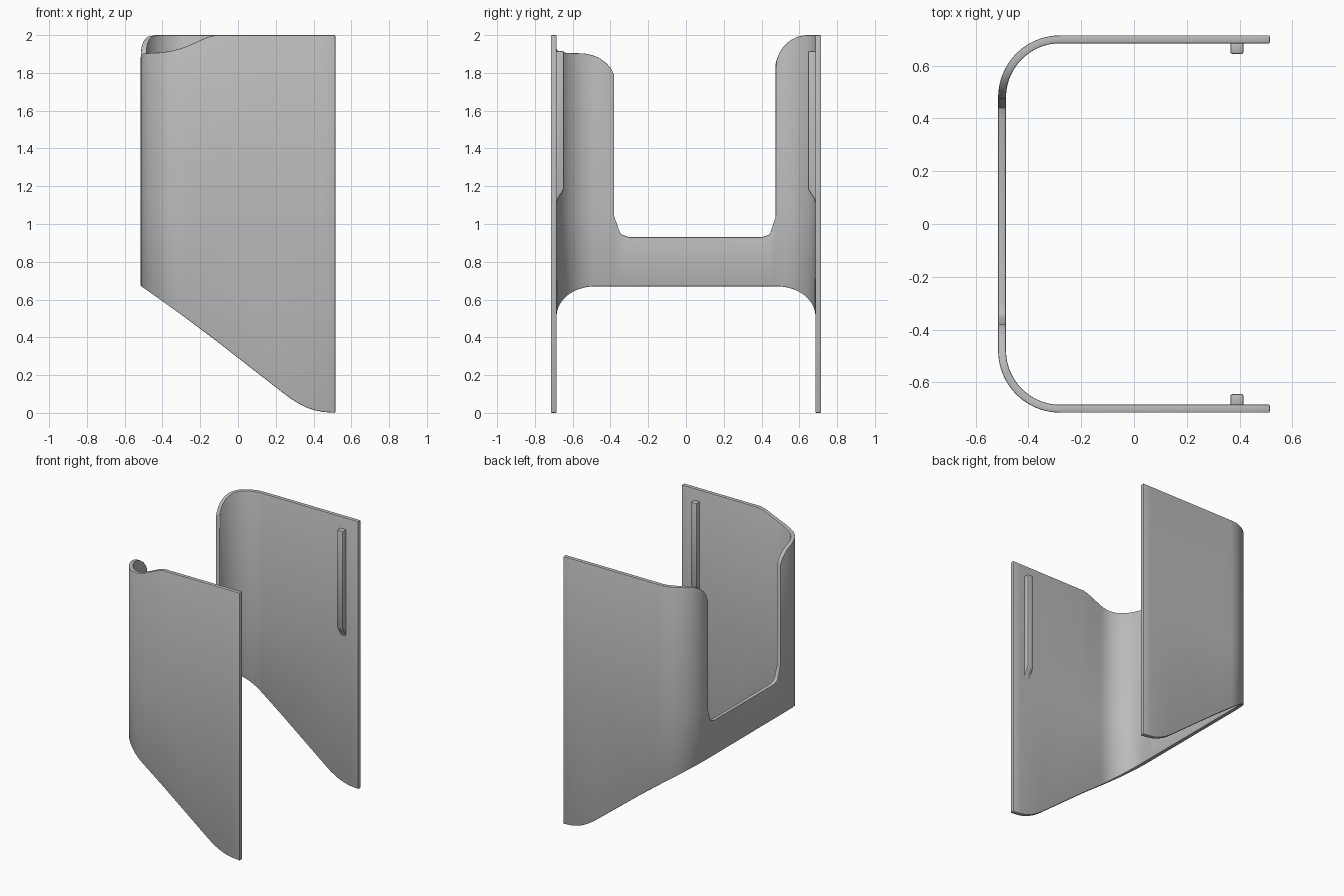
import bpy, bmesh, math

if "Cube" in bpy.data.objects:
    bpy.data.objects.remove(bpy.data.objects["Cube"], do_unlink=True)

grey = bpy.data.materials.new("mid_grey")
grey.use_nodes = True
colour = (0.5, 0.5, 0.5, 1)
grey.diffuse_color = colour
grey.node_tree.nodes["Principled BSDF"].inputs["Base Color"].default_value = colour

WALL = 0.03
SIDE_Y, BACK_X, END_X = 0.70, -0.50, 0.515
RADIUS = 0.22
CX, CY = BACK_X + RADIUS, SIDE_Y - RADIUS
NOTCH_FRONT, NOTCH_BACK = -0.38, 0.475

# Edge heights along the wall
BOTTOM = [(-0.515, 0.67), (0.25, 0.097), (0.28, 0.075), (0.32, 0.05), (0.36, 0.03),
          (0.4, 0.015), (0.45, 0.005), (0.515, 0)]
TOP_FRONT = [(-0.5, 1.903), (-0.4, 1.908), (-0.35, 1.916), (-0.3, 1.93), (-0.25, 1.95),
             (-0.2, 1.973), (-0.16, 1.99), (-0.12, 2)]
FRONT_TAB = [(-0.56, 2), (-0.55, 1.905), (-0.5, 1.895), (-0.46, 1.88), (-0.42, 1.85),
             (-0.395, 1.82), (-0.38, 1.79)]
BACK_TAB = [(0.475, 1.85), (0.485, 1.89), (0.51, 1.93), (0.55, 1.968), (0.59, 1.99), (0.64, 2)]
NOTCH = [(-0.38, 1.04), (-0.35, 0.955), (-0.34, 0.943), (-0.3, 0.93), (0.4, 0.93),
         (0.44, 0.943), (0.447, 0.955), (0.475, 1.04)]


def height(points, t):
    """Linear interpolation, held constant past the ends."""
    if t <= points[0][0]:
        return points[0][1]
    for (a, u), (b, v) in zip(points, points[1:]):
        if t <= b:
            return u + (v - u) * (t - a) / (b - a)
    return points[-1][1]


def top(x, y):
    if y > 0:
        return height(BACK_TAB, y)
    return min(height(TOP_FRONT, x), height(FRONT_TAB, y))


def finish(obj, bevel):
    """Round the edges, apply modifiers and shade."""
    obj.data.materials.append(grey)
    bpy.context.view_layer.objects.active = obj
    for other in bpy.context.selected_objects:
        other.select_set(False)
    obj.select_set(True)
    mod = obj.modifiers.new("rounded_edges", 'BEVEL')
    mod.width, mod.segments = bevel, 2
    mod.limit_method, mod.angle_limit = 'ANGLE', math.radians(50)
    for name in [m.name for m in obj.modifiers]:
        bpy.ops.object.modifier_apply(modifier=name)
    bpy.ops.object.shade_smooth_by_angle(angle=math.radians(35))


def new_object(name, bm):
    mesh = bpy.data.meshes.new(name)
    bmesh.ops.recalc_face_normals(bm, faces=bm.faces[:])
    bm.to_mesh(mesh)
    bm.free()
    obj = bpy.data.objects.new(name, mesh)
    bpy.context.collection.objects.link(obj)
    return obj


# Plan path: front wall, corner, back, corner, rear wall
xs = sorted({p[0] for p in BOTTOM + TOP_FRONT if p[0] > CX + 0.01}, reverse=True)
path = [(x, -SIDE_Y) for x in xs]
STEPS = 20
for i in range(STEPS + 1):
    a = math.pi / 2 * i / STEPS
    path.append((CX - RADIUS * math.sin(a), -CY - RADIUS * math.cos(a)))
ys = {p[0] for p in FRONT_TAB + NOTCH + BACK_TAB}
path += [(BACK_X, y) for y in sorted(ys) if -CY + 0.005 < y <= NOTCH_BACK]
for i in range(STEPS + 1):
    a = math.pi / 2 * i / STEPS
    path.append((CX - RADIUS * math.cos(a), CY + RADIUS * math.sin(a)))
path += [(x, SIDE_Y) for x in reversed(xs)]

# Bent sheet with the open notch in its back
bm = bmesh.new()
columns = []
for x, y in path:
    in_notch = x < BACK_X + 0.001 and NOTCH_FRONT < y < NOTCH_BACK
    levels = [height(BOTTOM, x - WALL / 2 if x < 0.25 else x), height(NOTCH, y)]
    if not in_notch:
        levels.append(top(x, y))
    columns.append([bm.verts.new((x, y, z)) for z in levels])
for left, right in zip(columns, columns[1:]):
    for row in range(min(len(left), len(right)) - 1):
        bm.faces.new((left[row], right[row], right[row + 1], left[row + 1]))
sheet = new_object("bent_holder_wall", bm)
solid = sheet.modifiers.new("thickness", 'SOLIDIFY')
solid.thickness, solid.offset, solid.use_even_offset = WALL, 0, True
finish(sheet, 0.006)

# Inner guide ribs, tapering into the wall at the lower end
RIB = [(0.69, 1.915), (0.645, 1.915), (0.645, 1.19), (0.658, 1.165), (0.675, 1.14), (0.69, 1.1)]
for side, name in ((-1, "front_guide_rib"), (1, "rear_guide_rib")):
    bm = bmesh.new()
    face = bm.faces.new([bm.verts.new((0.365, side * y, z)) for y, z in RIB])
    out = bmesh.ops.extrude_face_region(bm, geom=[face])
    moved = [v for v in out["geom"] if isinstance(v, bmesh.types.BMVert)]
    bmesh.ops.translate(bm, verts=moved, vec=(0.05, 0, 0))
    finish(new_object(name, bm), 0.008)
